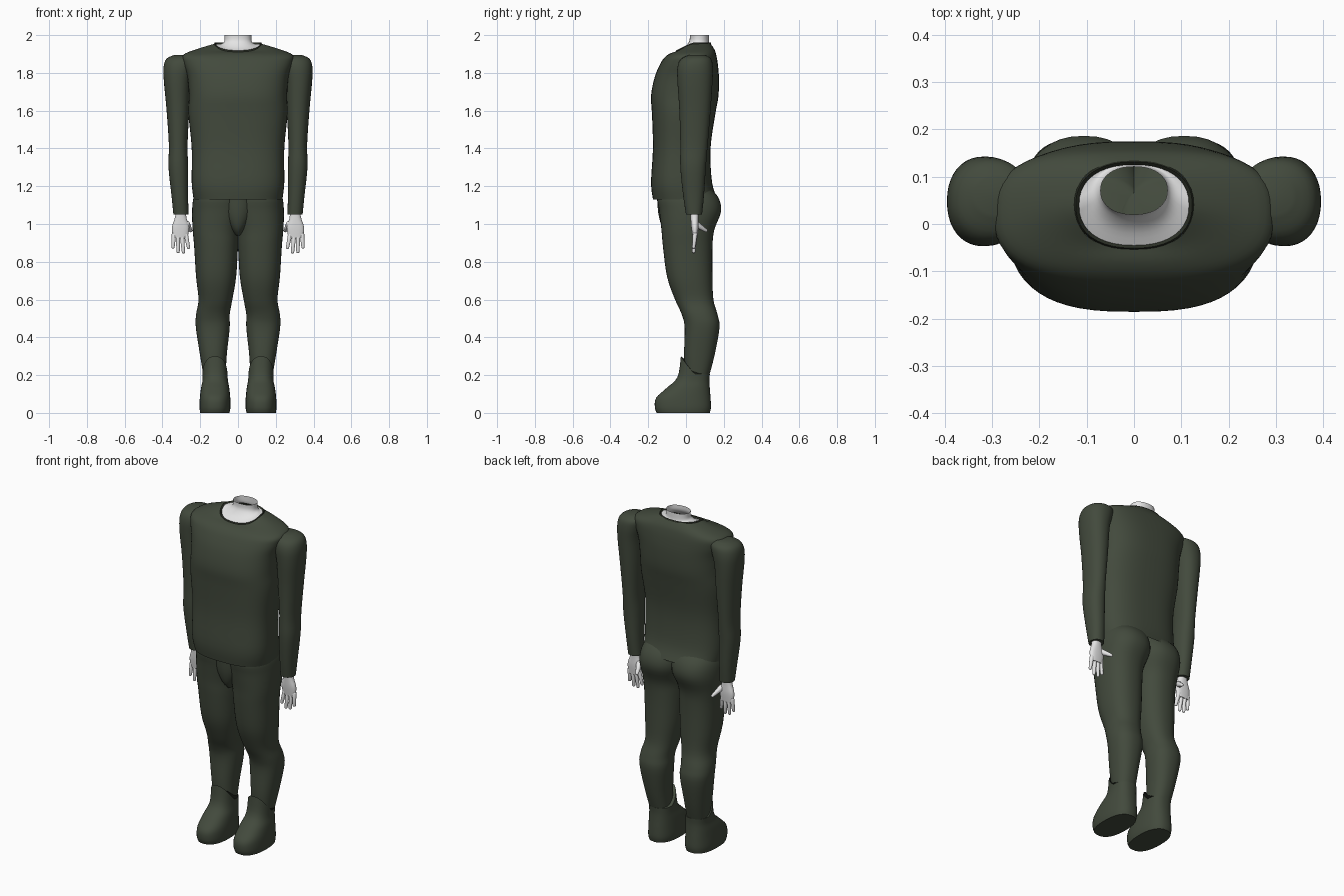
import bpy
import bmesh
from math import cos, sin, pi, copysign
from mathutils import Vector

default_cube = bpy.data.objects.get("Cube")
if default_cube:
    bpy.data.objects.remove(default_cube, do_unlink=True)


def make_material(name, colour):
    material = bpy.data.materials.new(name)
    material.use_nodes = True
    material.diffuse_color = (*colour, 1)
    shader = material.node_tree.nodes["Principled BSDF"]
    shader.inputs["Base Color"].default_value = (*colour, 1)
    shader.inputs["Roughness"].default_value = 0.8
    return material


cloth = make_material("dark olive cloth", (0.055, 0.068, 0.046))
trim = make_material("dark collar trim", (0.025, 0.03, 0.02))
skin = make_material("pale skin", (0.78, 0.78, 0.78))


def finish(name, bm, material, mirrored):
    """Turn a bmesh into a smooth object, optionally mirrored across x."""
    mesh = bpy.data.meshes.new(name)
    bm.to_mesh(mesh)
    bm.free()
    mesh.materials.append(material)
    obj = bpy.data.objects.new(name, mesh)
    bpy.context.collection.objects.link(obj)
    bpy.ops.object.select_all(action="DESELECT")
    obj.select_set(True)
    bpy.context.view_layer.objects.active = obj
    bpy.ops.object.shade_smooth_by_angle(angle=pi / 3)
    if mirrored:
        mirror = obj.modifiers.new("Mirror", "MIRROR")
        mirror.use_mirror_merge = False
    return obj


def ring(z, left, right, front, back, drop=0.0):
    """Cross-section bounds; drop lowers the front of the section."""
    return Vector((z, left, right, front, back, drop))


def centred(z, half_width, front, back, drop=0.0):
    return ring(z, -half_width, half_width, front, back, drop)


def smooth_rings(rings, steps):
    """Spline through the given sections, passing through each one."""
    padded = [rings[0], *rings, rings[-1]]
    result = []
    for a, b, c, d in zip(padded, padded[1:], padded[2:], padded[3:]):
        for step in range(steps):
            t = step / steps
            result.append(b + (c - a) * (t / 2)
                          + (a * 2 - b * 5 + c * 4 - d) * (t * t / 2)
                          + (b * 3 - a - c * 3 + d) * (t ** 3 / 2))
    return result + [rings[-1]]


def loft(name, rings, material, power=2.0, mirrored=False, cap_bottom=False,
         cap_top=False, segments=40, steps=4):
    """Skin a stack of rounded-box sections."""
    bm = bmesh.new()
    loops = []
    for z, left, right, front, back, drop in smooth_rings(rings, steps):
        loop = []
        for i in range(segments):
            angle = 2 * pi * i / segments
            u, v = (copysign(abs(k) ** (2 / power), k) for k in (cos(angle), sin(angle)))
            x = (left + right + (right - left) * u) / 2
            y = (front + back + (back - front) * v) / 2
            loop.append(bm.verts.new((x, y, z - drop * max(0, -sin(angle)))))
        loops.append(loop)
    for low, high in zip(loops, loops[1:]):
        for i in range(segments):
            j = (i + 1) % segments
            bm.faces.new((low[i], low[j], high[j], high[i]))
    if cap_bottom:
        bm.faces.new(loops[0][::-1])
    if cap_top:
        bm.faces.new(loops[-1])
    return finish(name, bm, material, mirrored)


def capsule(name, start, end, start_radius, end_radius):
    """Tapered round-ended digit, made as the hull of two balls."""
    bm = bmesh.new()
    for centre, radius in ((start, start_radius), (end, end_radius)):
        ball = bmesh.ops.create_icosphere(bm, subdivisions=2, radius=radius)
        bmesh.ops.translate(bm, verts=ball["verts"], vec=centre)
    hull = bmesh.ops.convex_hull(bm, input=bm.verts[:])
    inside = {g for g in hull["geom_interior"] if isinstance(g, bmesh.types.BMVert)}
    bmesh.ops.delete(bm, geom=list(inside), context="VERTS")
    return finish(name, bm, skin, True)


# Shirt body, open at the hem and the neck
loft("shirt_body", [
    centred(1.13, 0.235, -0.175, 0.168),
    centred(1.22, 0.245, -0.185, 0.138),
    centred(1.4, 0.245, -0.175, 0.13),
    centred(1.58, 0.262, -0.18, 0.155),
    centred(1.68, 0.26, -0.185, 0.172),
    centred(1.78, 0.268, -0.165, 0.174),
    centred(1.85, 0.29, -0.135, 0.168),
    centred(1.895, 0.29, -0.11, 0.16, 0.01),
    centred(1.925, 0.22, -0.08, 0.15, 0.02),
    centred(1.955, 0.122, -0.05, 0.13, 0.043),
], cloth, power=2.7, segments=56)

# Collar band around the neck opening
loft("collar_trim", [
    centred(1.952, 0.127, -0.054, 0.134, 0.042),
    centred(1.961, 0.123, -0.051, 0.131, 0.042),
    centred(1.954, 0.116, -0.045, 0.125, 0.042),
], trim, power=2.3, steps=2)

# Skin rising from the collar into an open neck
loft("neck", [
    centred(1.953, 0.12, -0.048, 0.128, 0.043),
    centred(1.953, 0.09, -0.01, 0.125, 0.02),
    centred(1.967, 0.072, 0.017, 0.122),
    centred(2.0, 0.071, 0.02, 0.121),
], skin, power=2.2)

# Sleeves with rounded shoulders
loft("sleeve", [
    ring(1.05, 0.262, 0.342, 0, 0.085),
    ring(1.15, 0.264, 0.352, -0.015, 0.095),
    ring(1.3, 0.264, 0.368, -0.03, 0.105),
    ring(1.42, 0.267, 0.366, -0.03, 0.115),
    ring(1.6, 0.258, 0.378, -0.035, 0.13),
    ring(1.75, 0.25, 0.392, -0.045, 0.14),
    ring(1.83, 0.23, 0.394, -0.045, 0.142),
    ring(1.875, 0.22, 0.378, -0.025, 0.132),
    ring(1.896, 0.24, 0.335, 0.02, 0.1),
], cloth, power=2.2, mirrored=True, cap_bottom=True, cap_top=True)

# Trouser legs, overlapping at the seat
loft("trouser_leg", [
    ring(0.18, 0.065, 0.18, 0, 0.118),
    ring(0.3, 0.06, 0.2, -0.01, 0.15),
    ring(0.45, 0.044, 0.223, -0.007, 0.177),
    ring(0.52, 0.044, 0.222, -0.022, 0.167),
    ring(0.6, 0.03, 0.209, -0.058, 0.145),
    ring(0.72, 0.01, 0.222, -0.1, 0.14),
    ring(0.88, 0, 0.232, -0.122, 0.14),
    ring(0.97, -0.005, 0.24, -0.13, 0.15),
    ring(1.07, -0.03, 0.243, -0.142, 0.186),
    ring(1.15, -0.03, 0.232, -0.15, 0.165),
    ring(1.22, -0.03, 0.19, -0.1, 0.09),
], cloth, power=2.3, mirrored=True, cap_top=True)

# Rounded front of the trousers
loft("trouser_front", [
    centred(0.94, 0.012, -0.09, -0.02),
    centred(0.98, 0.045, -0.125, 0.02),
    centred(1.06, 0.085, -0.147, 0.04),
    centred(1.18, 0.1, -0.155, 0.04),
], cloth, mirrored=False, cap_bottom=True, cap_top=True)

# Boots, with cuffs that rise at the shin
loft("boot", [
    ring(0, 0.045, 0.2, -0.155, 0.126),
    ring(0.03, 0.04, 0.204, -0.165, 0.132),
    ring(0.08, 0.041, 0.202, -0.158, 0.13),
    ring(0.13, 0.046, 0.196, -0.105, 0.126),
    ring(0.17, 0.053, 0.188, -0.045, 0.124, -0.02),
    ring(0.205, 0.056, 0.188, -0.027, 0.126, -0.095),
], cloth, power=2.4, mirrored=True, cap_bottom=True, cap_top=True)

# Hands: flat palms facing back, four fingers and a thumb
loft("palm", [
    ring(0.925, 0.268, 0.345, 0.036, 0.06),
    ring(0.98, 0.258, 0.35, 0.028, 0.066),
    ring(1.03, 0.272, 0.335, 0.024, 0.066),
    ring(1.08, 0.278, 0.325, 0.02, 0.068),
], skin, power=2.4, mirrored=True, cap_bottom=True, segments=24)

finger_tips = {"index": (0.262, 0.875), "middle": (0.289, 0.852),
               "ring": (0.317, 0.854), "little": (0.344, 0.878)}
for number, (finger, (tip_x, tip_z)) in enumerate(finger_tips.items()):
    knuckle = Vector((0.276 + number * 0.021, 0.048, 0.945))
    capsule(finger + "_finger", knuckle, Vector((tip_x, 0.041, tip_z)), 0.0125, 0.009)
capsule("thumb", Vector((0.272, 0.052, 1.0)), Vector((0.25, 0.106, 0.965)), 0.018, 0.009)
